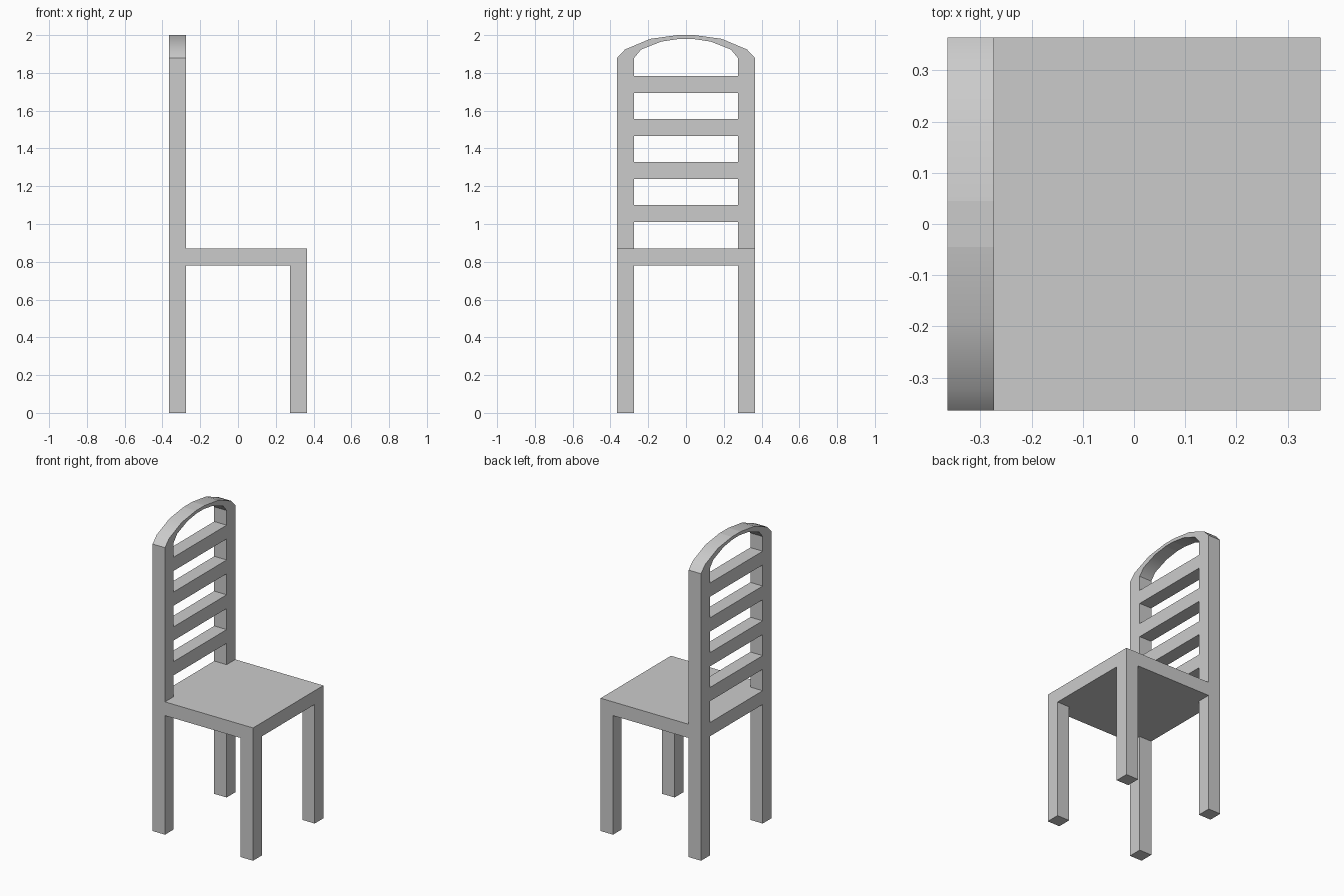
import bpy, bmesh, math

if "Cube" in bpy.data.objects:
    bpy.data.objects.remove(bpy.data.objects["Cube"])

H, T = 0.364, 0.274          # outer half width, inner face of the posts

grey = bpy.data.materials.new("grey")
grey.diffuse_color = (0.6, 0.6, 0.6, 1)
grey.use_nodes = True
grey.node_tree.nodes["Principled BSDF"].inputs["Base Color"].default_value = grey.diffuse_color


def finish(name, bm):
    bmesh.ops.recalc_face_normals(bm, faces=bm.faces)
    mesh = bpy.data.meshes.new(name)
    bm.to_mesh(mesh)
    bm.free()
    mesh.materials.append(grey)
    ob = bpy.data.objects.new(name, mesh)
    bpy.context.collection.objects.link(ob)
    return ob


def box(name, x, y, z):
    bm = bmesh.new()
    bmesh.ops.create_cube(bm, size=1)
    for v in bm.verts:
        v.co = [lo + (c + 0.5) * (hi - lo) for c, (lo, hi) in zip(v.co, (x, y, z))]
    return finish(name, bm)


# Back frame: rear legs, posts and arched top as one ribbon
outer = [(H, 0), (H, 1.88), (0.323, 1.924), (0.19, 1.98), (0.045, 2.0)]
inner = [(T, 0), (T, 1.88), (0.237, 1.924), (0.13, 1.966), (0.035, 1.98)]
outer += [(-y, z) for y, z in reversed(outer)]
inner += [(-y, z) for y, z in reversed(inner)]
bm = bmesh.new()
a = [bm.verts.new((-H, y, z)) for y, z in outer]
b = [bm.verts.new((-H, y, z)) for y, z in inner]
for i in range(len(a) - 1):
    bm.faces.new((a[i], a[i + 1], b[i + 1], b[i]))
ext = bmesh.ops.extrude_face_region(bm, geom=bm.faces[:], use_keep_orig=True)
verts = [g for g in ext["geom"] if isinstance(g, bmesh.types.BMVert)]
bmesh.ops.translate(bm, verts=verts, vec=(H - T, 0, 0))
# Crisp creases either side of the flat crown
for e in bm.edges:
    p, q = (v.co for v in e.verts)
    if abs(p.x - q.x) > 0.01 and p.z > 1.97 and abs(p.y) < 0.05:
        e.smooth = False
frame = finish("back_frame", bm)
bpy.context.view_layer.objects.active = frame
frame.select_set(True)
bpy.ops.object.shade_smooth_by_angle(angle=math.radians(30))
frame.select_set(False)

# Seat, with its rear rail filling the gap between the posts
box("seat", (-T, H), (-H, H), (0.78, 0.87))
box("seat_rear_rail", (-H, -T), (-T, T), (0.78, 0.87))

# Front legs
for side, y in (("right", (-H, -T)), ("left", (T, H))):
    box("front_leg_" + side, (T, H), y, (0, 0.78))

# Back slats
for i in range(4):
    z = 1.01 + i * 0.228
    box(f"back_slat_{i + 1}", (-H, -T), (-T, T), (z, z + 0.09))
